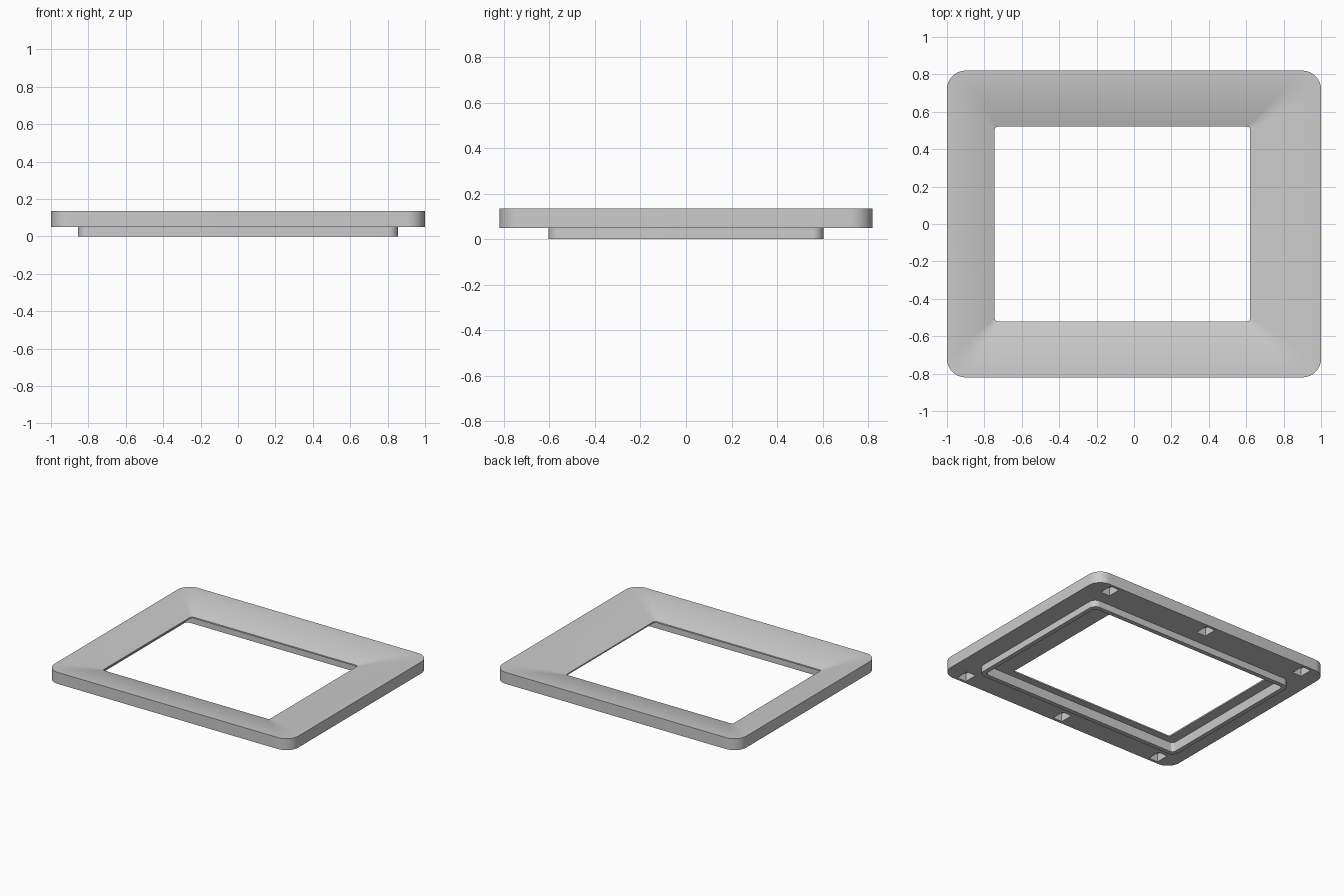
import bpy, bmesh, math

cube = bpy.data.objects.get("Cube")
if cube:
    bpy.data.objects.remove(cube, do_unlink=True)

# Single matte grey
grey = bpy.data.materials.new("light_grey")
grey.use_nodes = True
COLOUR = (0.6, 0.6, 0.6, 1)
grey.diffuse_color = COLOUR
grey.node_tree.nodes["Principled BSDF"].inputs["Base Color"].default_value = COLOUR

ARC = 10  # segments per rounded corner


def rounded_rect(x0, x1, y0, y1, r, z):
    """Counter-clockwise loop of points around a rounded rectangle."""
    pts = []
    corners = [(x1 - r, y1 - r), (x0 + r, y1 - r), (x0 + r, y0 + r), (x1 - r, y0 + r)]
    for q, (cx, cy) in enumerate(corners):
        for i in range(ARC + 1):
            a = math.pi / 2 * (q + i / ARC)
            pts.append((cx + r * math.cos(a), cy + r * math.sin(a), z))
    return pts


OUTER = (-1, 1, -0.82, 0.82, 0.10)
HOLE = (-0.745, 0.62, -0.52, 0.52, 0.015)
RIM_OUT = (-0.855, 0.855, -0.605, 0.605, 0.05)
RIM_IN = (-0.822, 0.822, -0.572, 0.572, 0.025)
Z_BACK, Z_TOP, Z_HOLE, Z_RECESS = 0.05, 0.135, 0.08, 0.07

# Cross-section of the frame as a closed series of loops
loops = [rounded_rect(*OUTER, Z_BACK)]
STEPS = 10
for k in range(STEPS + 1):  # bevelled face falling in a convex curve to the opening
    t = k / STEPS
    shape = [a + (b - a) * t for a, b in zip(OUTER, HOLE)]
    loops.append(rounded_rect(*shape, Z_TOP - (Z_TOP - Z_HOLE) * t ** 1.7))
loops += [
    rounded_rect(*HOLE, Z_RECESS),
    rounded_rect(*RIM_IN, Z_RECESS),
    rounded_rect(*RIM_IN, 0),
    rounded_rect(*RIM_OUT, 0),
    rounded_rect(*RIM_OUT, Z_BACK),
]

bm = bmesh.new()
rings = [[bm.verts.new(p) for p in loop] for loop in loops]
n = len(rings[0])
for a, b in zip(rings, rings[1:] + rings[:1]):
    for i in range(n):
        j = (i + 1) % n
        bm.faces.new((a[i], a[j], b[j], b[i]))
bmesh.ops.recalc_face_normals(bm, faces=bm.faces)
mesh = bpy.data.meshes.new("bezel_frame")
bm.to_mesh(mesh)
bm.free()
mesh.materials.append(grey)
frame = bpy.data.objects.new("bezel_frame", mesh)
bpy.context.collection.objects.link(frame)

# Six blind pockets in the back of the long sides
bm = bmesh.new()
for x in (-0.84, 0, 0.84):
    for y in (-0.75, 0.75):
        box = bmesh.ops.create_cube(bm, size=1)["verts"]
        bmesh.ops.scale(bm, vec=(0.075, 0.10, 0.08), verts=box)
        bmesh.ops.translate(bm, vec=(x, y, 0.07), verts=box)
cut_mesh = bpy.data.meshes.new("pocket_cutter")
bm.to_mesh(cut_mesh)
bm.free()
cut_mesh.materials.append(grey)
cutter = bpy.data.objects.new("pocket_cutter", cut_mesh)
cutter.hide_render = True
bpy.context.collection.objects.link(cutter)

mod = frame.modifiers.new("pockets", "BOOLEAN")
mod.operation = "DIFFERENCE"
mod.solver = "EXACT"
mod.object = cutter
bpy.ops.object.select_all(action="DESELECT")
frame.select_set(True)
bpy.context.view_layer.objects.active = frame
bpy.ops.object.modifier_apply(modifier=mod.name)
bpy.data.objects.remove(cutter, do_unlink=True)

bpy.ops.object.shade_smooth_by_angle(angle=math.radians(30))
